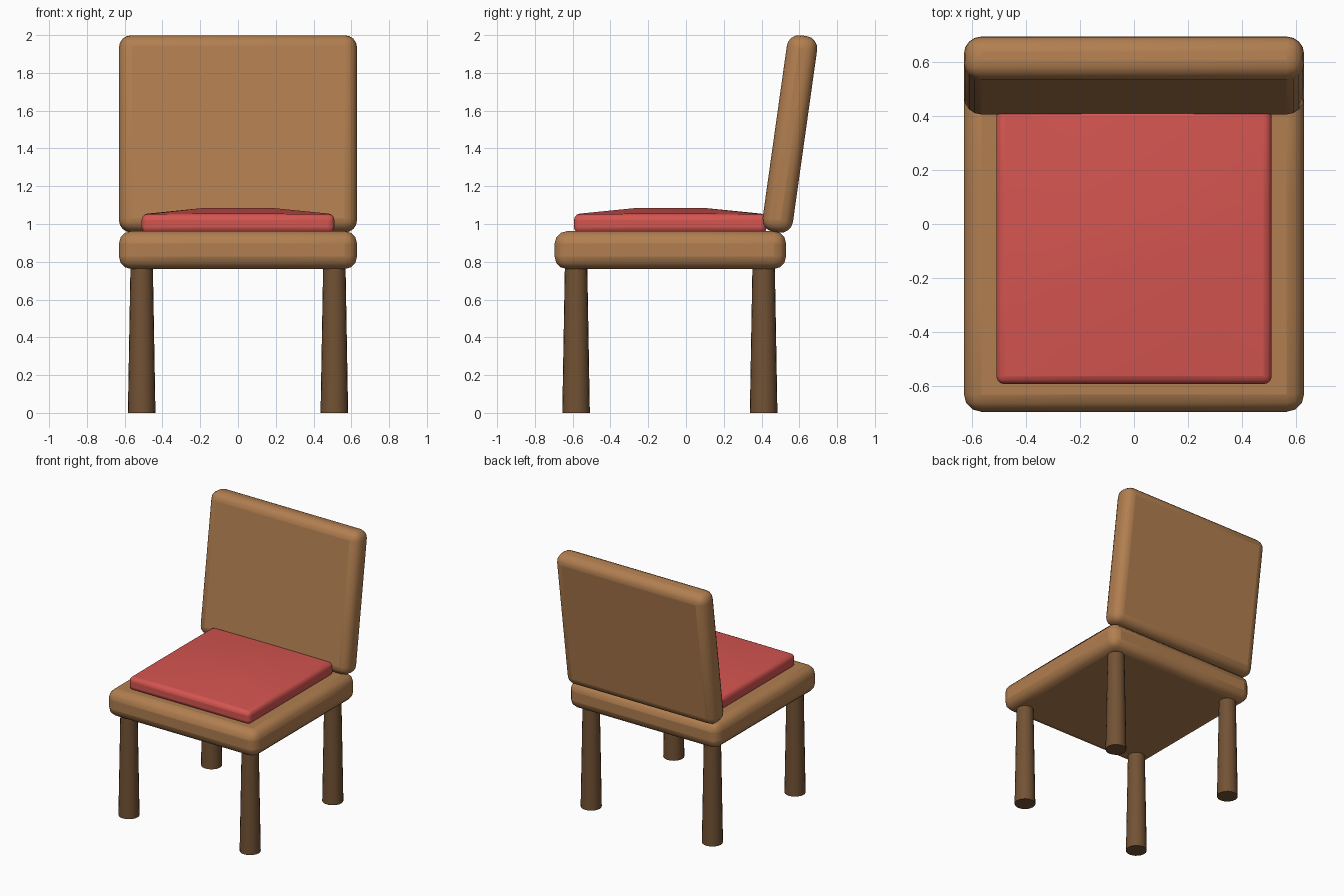
import bpy, bmesh
from math import radians
from mathutils import Matrix

if "Cube" in bpy.data.objects:
    bpy.data.objects.remove(bpy.data.objects["Cube"])


def material(name, color):
    m = bpy.data.materials.new(name)
    m.diffuse_color = (*color, 1)
    m.use_nodes = True
    m.node_tree.nodes["Principled BSDF"].inputs["Base Color"].default_value = m.diffuse_color
    return m


wood = material("wood", (0.44, 0.21, 0.08))
dark_wood = material("dark_wood", (0.17, 0.085, 0.035))
fabric = material("red_fabric", (0.66, 0.09, 0.08))


def finish(bm, name, mat, loc, bevel=0, segments=3):
    me = bpy.data.meshes.new(name)
    bm.to_mesh(me)
    bm.free()
    ob = bpy.data.objects.new(name, me)
    bpy.context.collection.objects.link(ob)
    ob.location = loc
    me.materials.append(mat)
    if bevel:
        mod = ob.modifiers.new("rounded_edges", 'BEVEL')
        mod.width = bevel
        mod.segments = segments
        mod.limit_method = 'ANGLE'
    bpy.ops.object.select_all(action='DESELECT')
    bpy.context.view_layer.objects.active = ob
    ob.select_set(True)
    bpy.ops.object.shade_smooth_by_angle(angle=radians(35))
    return ob


def box(size, cuts=0):
    bm = bmesh.new()
    bmesh.ops.create_cube(bm, size=1, matrix=Matrix.Diagonal((*size, 1)))
    if cuts:
        bmesh.ops.subdivide_edges(bm, edges=bm.edges[:], cuts=cuts, use_grid_fill=True)
    return bm


# Seat slab
finish(box((1.26, 1.225, 0.2), 2), "seat", wood, (0, -0.083, 0.862), 0.065)

# Cushion with a raised middle
bm = box((1.02, 1.02, 0.1), 2)
for v in bm.verts:
    if v.co.z > 0.04 and abs(v.co.x) < 0.3 and abs(v.co.y) < 0.3:
        v.co.z += 0.034
finish(bm, "cushion", fabric, (0, -0.083, 1.002), 0.03)

# Reclined backrest
back = finish(box((1.26, 0.162, 1.05)), "backrest", wood, (0, 0.55, 1.477), 0.065, 4)
back.rotation_euler.x = radians(-8)

# Tapered legs
for row, y in (("front", -0.582), ("back", 0.411)):
    for side, x in (("left", -0.51), ("right", 0.51)):
        bm = bmesh.new()
        bmesh.ops.create_cone(bm, cap_ends=True, segments=20,
                              radius1=0.073, radius2=0.059, depth=0.8)
        finish(bm, f"{row}_{side}_leg", dark_wood, (x, y, 0.4))
